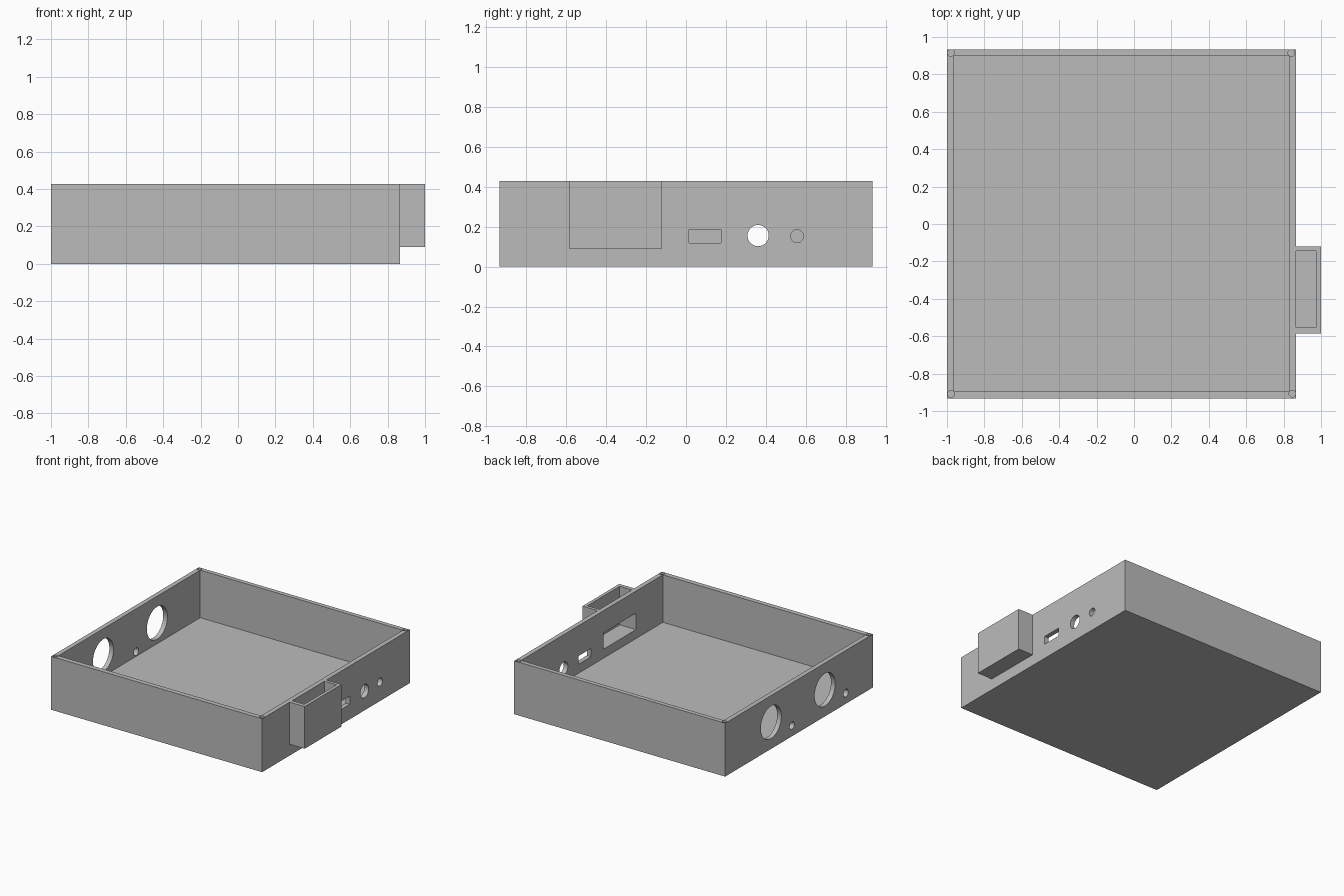
import bpy
from math import radians

cube = bpy.data.objects.get("Cube")
if cube:
    bpy.data.objects.remove(cube, do_unlink=True)

grey = bpy.data.materials.new("plain grey")
grey.use_nodes = True
grey.diffuse_color = (0.5, 0.5, 0.5, 1)
grey.node_tree.nodes["Principled BSDF"].inputs["Base Color"].default_value = (0.5, 0.5, 0.5, 1)


def box(name, low, high):
    """Block between two opposite corners."""
    centre = [(a + b) / 2 for a, b in zip(low, high)]
    bpy.ops.mesh.primitive_cube_add(size=1, location=centre)
    ob = bpy.context.object
    ob.name = name
    ob.scale = [b - a for a, b in zip(low, high)]
    bpy.ops.object.transform_apply(location=True, rotation=False, scale=True)
    ob.data.materials.append(grey)
    return ob


def rod(name, centre, radius, depth, sideways=True):
    """Round cutter along x, or upright."""
    bpy.ops.mesh.primitive_cylinder_add(
        vertices=48, radius=radius, depth=depth, location=centre,
        rotation=(0, radians(90) if sideways else 0, 0))
    ob = bpy.context.object
    ob.name = name
    ob.data.materials.append(grey)
    return ob


def combine(target, other, operation):
    """Apply a boolean and discard the helper."""
    other.hide_render = True
    mod = target.modifiers.new("boolean", "BOOLEAN")
    mod.operation = operation
    mod.solver = "EXACT"
    mod.object = other
    bpy.context.view_layer.objects.active = target
    bpy.ops.object.modifier_apply(modifier=mod.name)
    bpy.data.objects.remove(other, do_unlink=True)


LEFT, RIGHT, SIDE, TOP = -1.0, 0.867, 0.933, 0.427
WALL, FLOOR = 0.037, 0.047

# Open tray with an outer pocket on its +x wall
tray = box("enclosure_tray", (LEFT, -SIDE, 0), (RIGHT, SIDE, TOP))
combine(tray, box("pocket", (RIGHT - 0.02, -0.585, 0.09), (1, -0.12, TOP)), "UNION")
cutters = [
    box("tray_cavity", (LEFT + WALL, -0.894, FLOOR), (RIGHT - WALL, 0.898, 0.6)),
    box("pocket_cavity", (RIGHT, -0.553, 0.119), (0.974, -0.145, 0.6)),
    # Openings in the +x wall
    box("pocket_slot", (0.8, -0.553, 0.119), (0.9, -0.145, 0.25)),
    box("plug_slot", (0.8, 0.015, 0.119), (0.9, 0.175, 0.185)),
    rod("cable_hole", (0.85, 0.361, 0.155), 0.053, 0.1),
    rod("button_hole", (0.85, 0.556, 0.152), 0.032, 0.1),
]

# Two large and two small round holes in the -x wall
for y in (0.353, -0.328):
    cutters.append(rod("large_hole", (-0.98, y, 0.213), 0.13, 0.1))
    cutters.append(rod("small_hole", (-0.98, y - 0.265, 0.085), 0.03, 0.1))

# Screw holes in the rim corners
for x, y in ((-0.979, 0.915), (0.841, 0.914), (-0.979, -0.909), (0.847, -0.907)):
    cutters.append(rod("screw_hole", (x, y, TOP), 0.018, 0.25, sideways=False))

for cutter in cutters:
    combine(tray, cutter, "DIFFERENCE")

# Smooth hole walls, crisp edges elsewhere
tray.select_set(True)
bpy.context.view_layer.objects.active = tray
bpy.ops.object.shade_smooth_by_angle(angle=radians(30))
